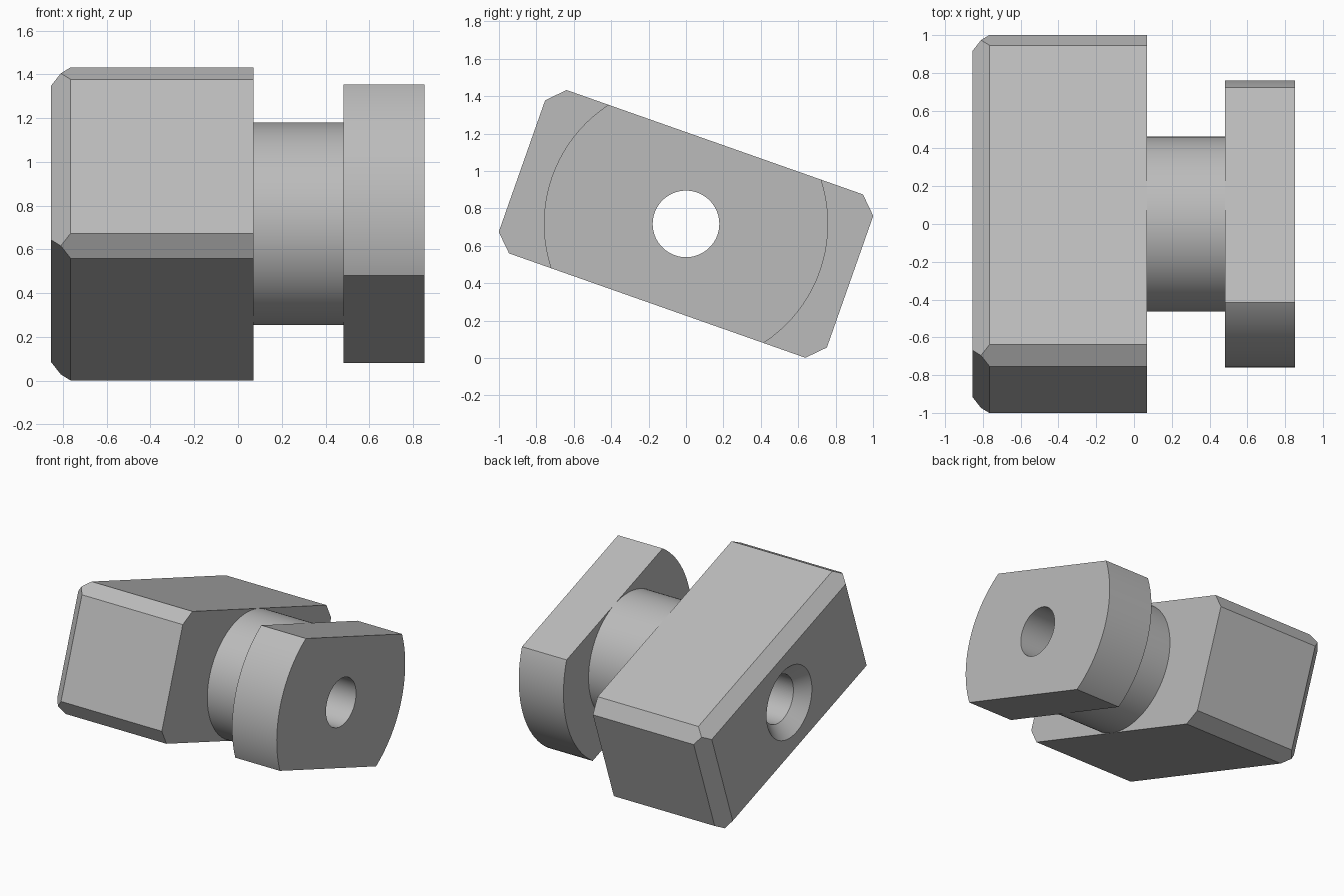
import bpy
import bmesh
from math import radians
from mathutils import Matrix, Vector

cube = bpy.data.objects.get("Cube")
if cube:
    bpy.data.objects.remove(cube, do_unlink=True)

TILT = Matrix.Translation((0, 0, 0.717)) @ Matrix.Rotation(radians(-19.4), 4, "X")
HALF_LEN, HALF_WID, CHAMFER = 0.93, 0.463, 0.09
BLOCK_X, NECK_X, HEAD_X, END_X = -0.855, 0.07, 0.483, 0.853
HOLE_R, HEAD_R = 0.178, 0.76

grey = bpy.data.materials.new("plain grey")
grey.use_nodes = True
colour = (0.5, 0.5, 0.5, 1)
grey.diffuse_color = colour
grey.node_tree.nodes["Principled BSDF"].inputs["Base Color"].default_value = colour


def make_object(name, bm):
    bmesh.ops.recalc_face_normals(bm, faces=bm.faces)
    mesh = bpy.data.meshes.new(name)
    bm.to_mesh(mesh)
    bm.free()
    mesh.materials.append(grey)
    obj = bpy.data.objects.new(name, mesh)
    obj.matrix_world = TILT
    bpy.context.collection.objects.link(obj)
    return obj


def add_cone(bm, x0, x1, r0, r1):
    """Closed round section along x, from radius r0 at x0 to r1 at x1."""
    place = Matrix.Translation(((x0 + x1) / 2, 0, 0)) @ Matrix.Rotation(radians(90), 4, "Y")
    bmesh.ops.create_cone(bm, cap_ends=True, segments=96, radius1=r0, radius2=r1,
                          depth=x1 - x0, matrix=place)


# Block: hull of stepped sections gives flat chamfers on the outer face and long corners
bm = bmesh.new()
c = CHAMFER
sections = [(BLOCK_X, c, c), (BLOCK_X + c / 2, c / 2, c / 2)]
for x in (BLOCK_X + c, NECK_X):
    sections += [(x, 0, c), (x, c, 0)]
for x, du, dv in sections:
    for su in (-1, 1):
        for sv in (-1, 1):
            bm.verts.new((x, su * (HALF_LEN - du), sv * (HALF_WID - dv)))
bmesh.ops.convex_hull(bm, input=bm.verts)
bmesh.ops.dissolve_limit(bm, angle_limit=radians(1), verts=bm.verts, edges=bm.edges)
block = make_object("clamping_block", bm)

# Neck
bm = bmesh.new()
add_cone(bm, NECK_X, HEAD_X, HALF_WID, HALF_WID)
neck = make_object("round_neck", bm)

# Head: disc with two parallel flats
bm = bmesh.new()
add_cone(bm, HEAD_X, END_X, HEAD_R, HEAD_R)
for side in (-1, 1):
    cut = bmesh.ops.bisect_plane(bm, geom=bm.verts[:] + bm.edges[:] + bm.faces[:],
                                 plane_co=(0, 0, side * HALF_WID),
                                 plane_no=Vector((0, 0, side)), clear_outer=True)
    rim = [e for e in cut["geom_cut"] if isinstance(e, bmesh.types.BMEdge)]
    bmesh.ops.holes_fill(bm, edges=rim)
head = make_object("flatted_head", bm)

# Drill and countersink cutters, extended past the outer faces
bm = bmesh.new()
add_cone(bm, BLOCK_X - 0.2, END_X + 0.2, HOLE_R, HOLE_R)
drill = make_object("drill_cutter", bm)
bm = bmesh.new()
add_cone(bm, BLOCK_X - c, BLOCK_X + c, HOLE_R + 2 * c, HOLE_R)
countersink = make_object("countersink_cutter", bm)

for part, cutters in ((block, (countersink, drill)), (neck, (drill,)), (head, (drill,))):
    bpy.ops.object.select_all(action="DESELECT")
    part.select_set(True)
    bpy.context.view_layer.objects.active = part
    for cutter in cutters:
        mod = part.modifiers.new("bore", "BOOLEAN")
        mod.operation = "DIFFERENCE"
        mod.solver = "EXACT"
        mod.object = cutter
        bpy.ops.object.modifier_apply(modifier=mod.name)
    bpy.ops.object.shade_smooth_by_angle(angle=radians(20))

for cutter in (drill, countersink):
    bpy.data.objects.remove(cutter, do_unlink=True)
